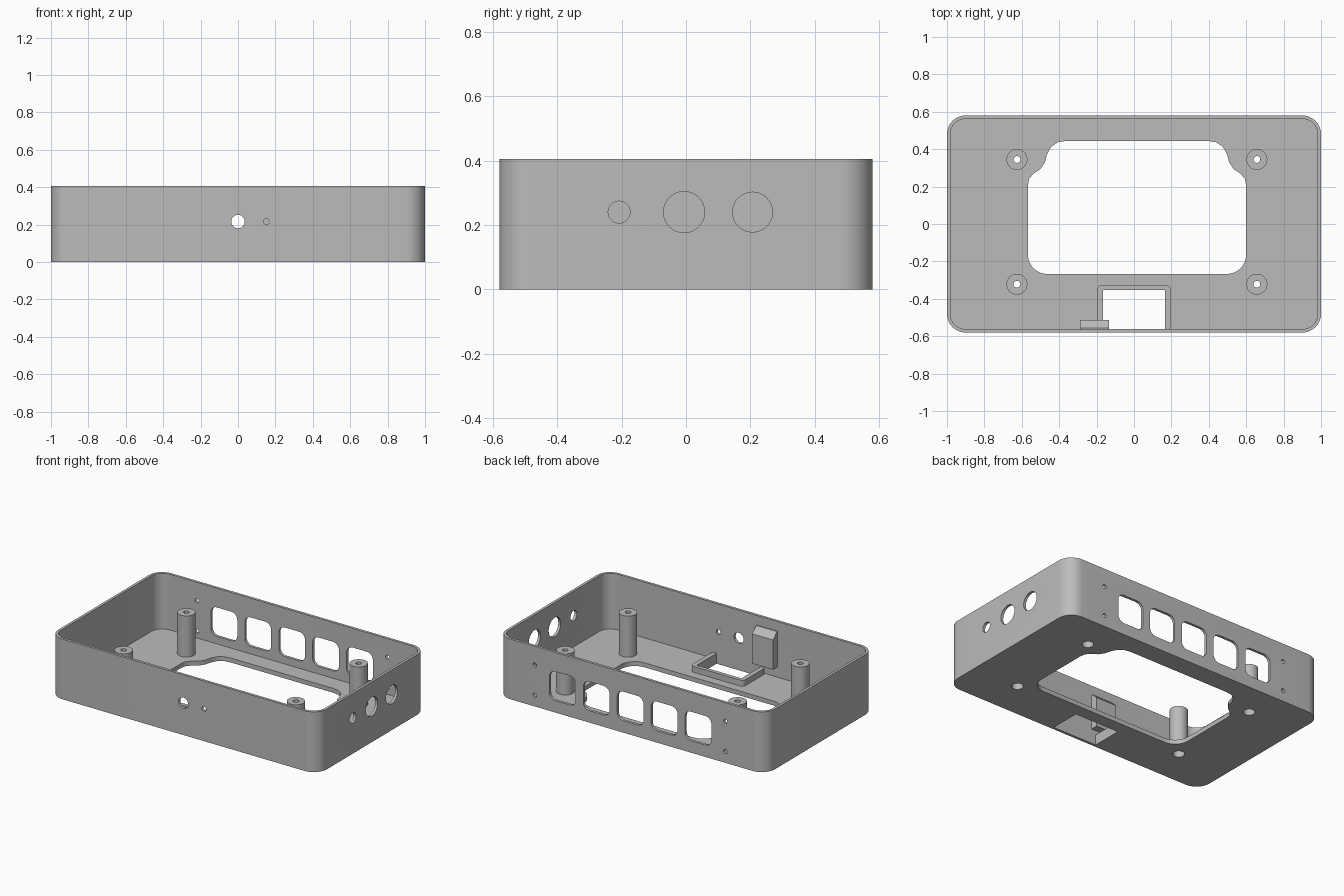
import bpy, bmesh, math
from mathutils import Vector

if "Cube" in bpy.data.objects:
    bpy.data.objects.remove(bpy.data.objects["Cube"], do_unlink=True)

grey = bpy.data.materials.new("mid_grey")
grey.use_nodes = True
grey.diffuse_color = (0.5, 0.5, 0.5, 1)
grey.node_tree.nodes["Principled BSDF"].inputs["Base Color"].default_value = (0.5, 0.5, 0.5, 1)

WALL, FLOOR, HEIGHT = 0.018, 0.03, 0.405
HALF_X, HALF_Y = 1.0, 0.58

# Ways of laying a 2D outline (u, v) at depth w
AXES = {
    "x": lambda u, v, w: Vector((w, u, v)),
    "y": lambda u, v, w: Vector((u, w, v)),
    "z": lambda u, v, w: Vector((u, v, w)),
}


def prism(name, outline, axis, lo, hi):
    """Extrude a 2D outline along an axis."""
    place = AXES[axis]
    bm = bmesh.new()
    a = [bm.verts.new(place(u, v, lo)) for u, v in outline]
    b = [bm.verts.new(place(u, v, hi)) for u, v in outline]
    n = len(a)
    bm.faces.new(a)
    bm.faces.new(b[::-1])
    for i in range(n):
        j = (i + 1) % n
        bm.faces.new((a[i], b[i], b[j], a[j]))
    bmesh.ops.recalc_face_normals(bm, faces=bm.faces)
    mesh = bpy.data.meshes.new(name)
    bm.to_mesh(mesh)
    bm.free()
    mesh.materials.append(grey)
    obj = bpy.data.objects.new(name, mesh)
    bpy.context.collection.objects.link(obj)
    return obj


def circle(u, v, r, n=32):
    return [(u + r * math.cos(2 * math.pi * i / n), v + r * math.sin(2 * math.pi * i / n)) for i in range(n)]


def rounded(u, v, hu, hv, r, n=10):
    """Rounded rectangle around (u, v) with half sizes hu, hv."""
    pts = []
    for k, (su, sv) in enumerate(((1, 1), (-1, 1), (-1, -1), (1, -1))):
        for i in range(n + 1):
            t = (k + i / n) * math.pi / 2
            pts.append((u + su * (hu - r) + r * math.cos(t), v + sv * (hv - r) + r * math.sin(t)))
    return pts


def select(obj):
    bpy.ops.object.select_all(action="DESELECT")
    obj.select_set(True)
    bpy.context.view_layer.objects.active = obj


def cut(obj, outline, axis, lo, hi):
    """Subtract a prism from an object."""
    cutter = prism("cutter", outline, axis, lo, hi)
    cutter.hide_render = True
    select(obj)
    mod = obj.modifiers.new("cut", "BOOLEAN")
    mod.operation, mod.solver, mod.object = "DIFFERENCE", "EXACT", cutter
    bpy.ops.object.modifier_apply(modifier=mod.name)
    bpy.data.objects.remove(cutter, do_unlink=True)


def smooth(obj):
    select(obj)
    bpy.ops.object.shade_smooth_by_angle(angle=math.radians(30))


# Open tray
tray = prism("tray", rounded(0, 0, HALF_X, HALF_Y, 0.1), "z", 0, HEIGHT)
cut(tray, rounded(0, 0, HALF_X - WALL, HALF_Y - WALL, 0.1 - WALL), "z", FLOOR, 0.6)

# Large floor opening, narrowed around the two rear posts
corner = [(0.481 + 0.102 * math.sin(t), -0.165 - 0.102 * math.cos(t))
          for t in (math.pi / 2 * i / 8 for i in range(9))]
shoulder = [(0.583, 0.21), (0.576, 0.243), (0.552, 0.27), (0.515, 0.295), (0.492, 0.33),
            (0.482, 0.37), (0.46, 0.412), (0.424, 0.437), (0.38, 0.444)]
side = corner + shoulder
opening = [(0.016 + u, v) for u, v in side] + [(0.016 - u, v) for u, v in reversed(side)]
cut(tray, opening, "z", -0.1, 0.1)

# Floor slot by the front wall
SLOT = [(-0.166, -0.562), (0.166, -0.562), (0.166, -0.353), (-0.166, -0.353)]
cut(tray, SLOT, "z", -0.1, 0.1)

# Rear windows and screw holes
for i in range(-2, 3):
    cut(tray, rounded(0.008 + 0.2525 * i, 0.178, 0.098, 0.098, 0.045), "y", 0.5, 0.7)
for x in (-0.7, 0.72):
    for z in (0.076, 0.28):
        cut(tray, circle(x, z, 0.014, 16), "y", 0.5, 0.7)

# Front holes
for x, r in ((0, 0.036), (0.152, 0.016)):
    cut(tray, circle(x, 0.216, r), "y", -0.7, -0.5)

# Connector holes in the left wall
for y, r in ((-0.208, 0.034), (-0.006, 0.064), (0.207, 0.062)):
    cut(tray, circle(y, 0.24, r), "x", 0.9, 1.1)

# Posts with a screw hole and a wider recess underneath
POST_TOP = 0.307
for x, side_name in ((-0.626, "right"), (0.657, "left")):
    for y, end_name in ((-0.322, "front"), (0.345, "rear")):
        cut(tray, circle(x, y, 0.036), "z", -0.1, 0.1)
        post = prism(f"{end_name}_{side_name}_post", circle(x, y, 0.056), "z", FLOOR - 0.01, POST_TOP)
        cut(post, circle(x, y, 0.018), "z", -0.1, 0.5)
        cut(post, circle(x, y, 0.036), "z", -0.1, 0.2)
        smooth(post)
smooth(tray)

# Low raised frame around the floor slot
frame = prism("slot_frame", rounded(0, -0.447, 0.197, 0.12, 0.025, 4), "z", FLOOR - 0.005, 0.07)
cut(frame, [(-0.166, -0.7), (0.166, -0.7), (0.166, -0.353), (-0.166, -0.353)], "z", -0.1, 0.2)
smooth(frame)

# Wedge-topped block on the inside of the front wall
prism("wall_block", [(-0.57, 0.1), (-0.513, 0.1), (-0.513, 0.3), (-0.555, 0.34), (-0.57, 0.34)],
      "x", -0.289, -0.134)
